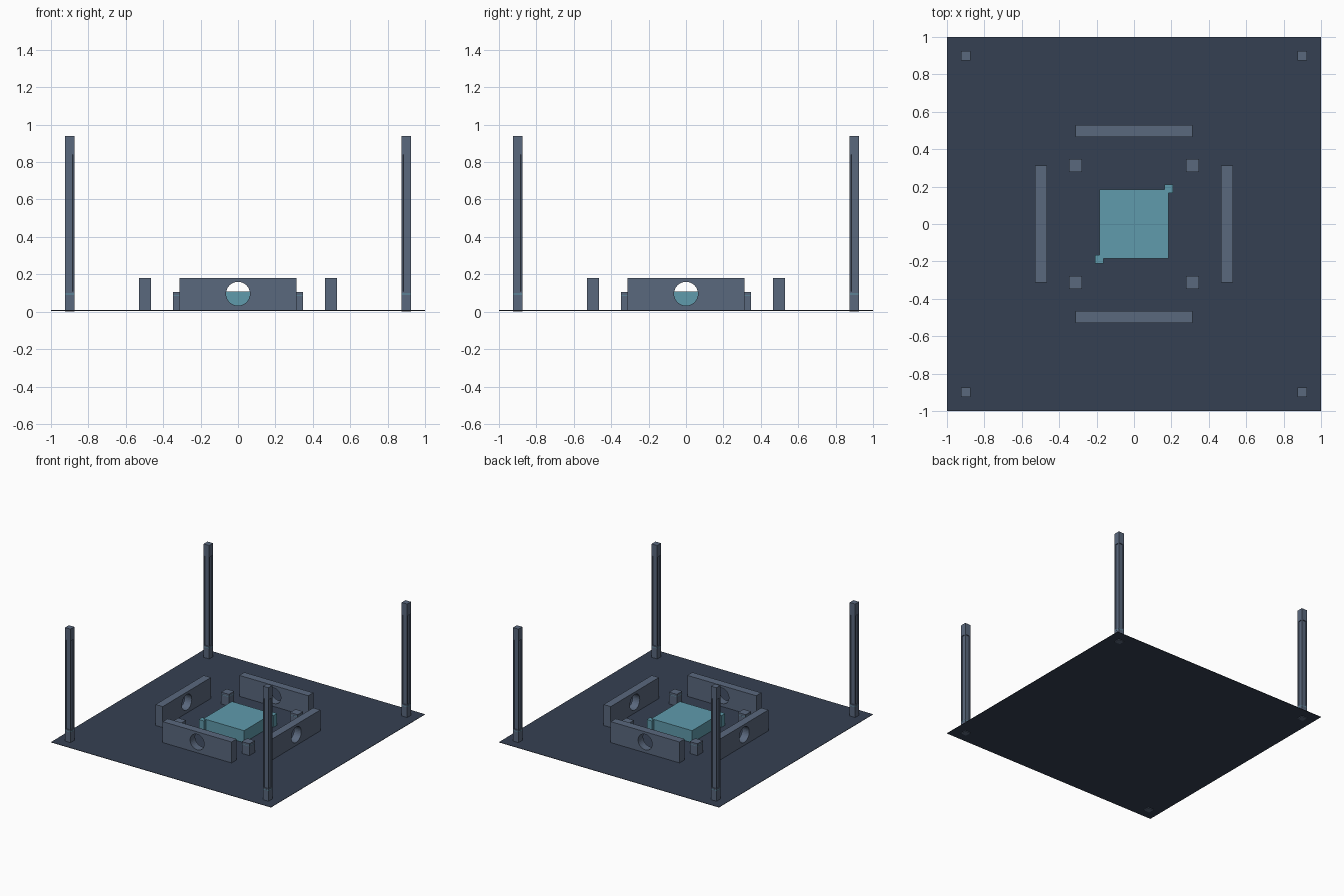
import bpy, bmesh, math
from mathutils import Matrix, Vector

if "Cube" in bpy.data.objects:
    bpy.data.objects.remove(bpy.data.objects["Cube"], do_unlink=True)


def material(name, rgb):
    m = bpy.data.materials.new(name)
    m.use_nodes = True
    m.diffuse_color = (*rgb, 1)
    m.node_tree.nodes["Principled BSDF"].inputs["Base Color"].default_value = (*rgb, 1)
    return m


NAVY = material("dark navy", (0.036, 0.051, 0.085))
SLATE = material("slate", (0.102, 0.138, 0.207))
TEAL = material("teal", (0.115, 0.325, 0.413))
FLOOR = 0.008


def add_object(name, mesh, mat):
    mesh.materials.clear()
    mesh.materials.append(mat)
    obj = bpy.data.objects.new(name, mesh)
    bpy.context.collection.objects.link(obj)
    return obj


def box_bmesh(x, y, width, depth, z0, z1):
    bm = bmesh.new()
    place = Matrix.Translation((x, y, (z0 + z1) / 2)) @ Matrix.Diagonal((width, depth, z1 - z0, 1))
    bmesh.ops.create_cube(bm, size=1, matrix=place)
    return bm


def finish(name, bm, mat):
    mesh = bpy.data.meshes.new(name)
    bm.to_mesh(mesh)
    bm.free()
    return add_object(name, mesh, mat)


def box(name, x, y, width, depth, z0, z1, mat):
    return finish(name, box_bmesh(x, y, width, depth, z0, z1), mat)


def post(name, x, y):
    """Square post with a shallow groove down each side."""
    bm = box_bmesh(x, y, 0.05, 0.05, 0, 0.94)
    for z in (0.1, 0.85):
        bmesh.ops.bisect_plane(bm, geom=bm.verts[:] + bm.edges[:] + bm.faces[:],
                               plane_co=(0, 0, z), plane_no=(0, 0, 1))
    bm.normal_update()
    sides = [f for f in bm.faces
             if abs(f.normal.z) < 0.1 and 0.1 < f.calc_center_median().z < 0.85]
    bmesh.ops.inset_individual(bm, faces=sides, thickness=0.012)
    bmesh.ops.inset_individual(bm, faces=sides, thickness=0.001, depth=-0.006)
    finish(name, bm, SLATE)


def wall_mesh():
    """Upright panel with a round hole, facing -y."""
    curve = bpy.data.curves.new("wall_profile", "CURVE")
    curve.dimensions = "2D"
    curve.fill_mode = "BOTH"
    curve.extrude = 0.0325
    w, z0, z1, hole_z, r, n = 0.313, FLOOR, 0.18, 0.096, 0.064, 32
    outline = [(-w, z0), (w, z0), (w, z1), (-w, z1)]
    hole = [(r * math.cos(2 * math.pi * i / n), hole_z + r * math.sin(2 * math.pi * i / n))
            for i in range(n)]
    for points in (outline, hole):
        spline = curve.splines.new("POLY")
        spline.points.add(len(points) - 1)
        for p, (a, b) in zip(spline.points, points):
            p.co = (a, b, 0, 1)
        spline.use_cyclic_u = True
    temp = bpy.data.objects.new("wall_profile", curve)
    bpy.context.collection.objects.link(temp)
    bpy.context.view_layer.update()
    graph = bpy.context.evaluated_depsgraph_get()
    mesh = bpy.data.meshes.new_from_object(temp.evaluated_get(graph))
    bpy.data.objects.remove(temp, do_unlink=True)
    mesh.transform(Matrix.Translation((0, -0.4975, 0)) @ Matrix.Rotation(math.pi / 2, 4, "X"))
    # Merge the caps to the rims and keep everything flat
    bm = bmesh.new()
    bm.from_mesh(mesh)
    bmesh.ops.remove_doubles(bm, verts=bm.verts[:], dist=0.0001)
    bmesh.ops.recalc_face_normals(bm, faces=bm.faces[:])
    for f in bm.faces:
        f.smooth = False
    bm.to_mesh(mesh)
    bm.free()
    return mesh


# Ground sheet
box("ground_sheet", 0, 0, 2, 2, FLOOR - 0.003, FLOOR, NAVY)

# Four pierced walls around the centre
panel = wall_mesh()
for i, side in enumerate(("front", "left", "back", "right")):
    mesh = panel.copy()
    mesh.transform(Matrix.Rotation(i * math.pi / 2, 4, "Z"))
    add_object(side + "_wall", mesh, SLATE)

# Corner posts and blocks, each with a hairline teal band
for sx, lr in ((1, "left"), (-1, "right")):
    for sy, fb in ((1, "back"), (-1, "front")):
        corner = fb + "_" + lr
        post(corner + "_post", 0.9 * sx, 0.9 * sy)
        box(corner + "_post_band", 0.9 * sx, 0.9 * sy, 0.051, 0.051, 0.093, 0.097, TEAL)
        box(corner + "_block", 0.313 * sx, 0.313 * sy, 0.07, 0.07, FLOOR, 0.105, SLATE)
        box(corner + "_block_band", 0.313 * sx, 0.313 * sy, 0.071, 0.071, 0.084, 0.087, TEAL)

# Central platform with two corner tabs
box("platform", 0, 0, 0.37, 0.37, FLOOR, 0.107, TEAL)
for s, name in ((1, "back_left_tab"), (-1, "front_right_tab")):
    box(name, 0.186 * s, 0.188 * s, 0.046, 0.046, FLOOR, 0.104, TEAL)
